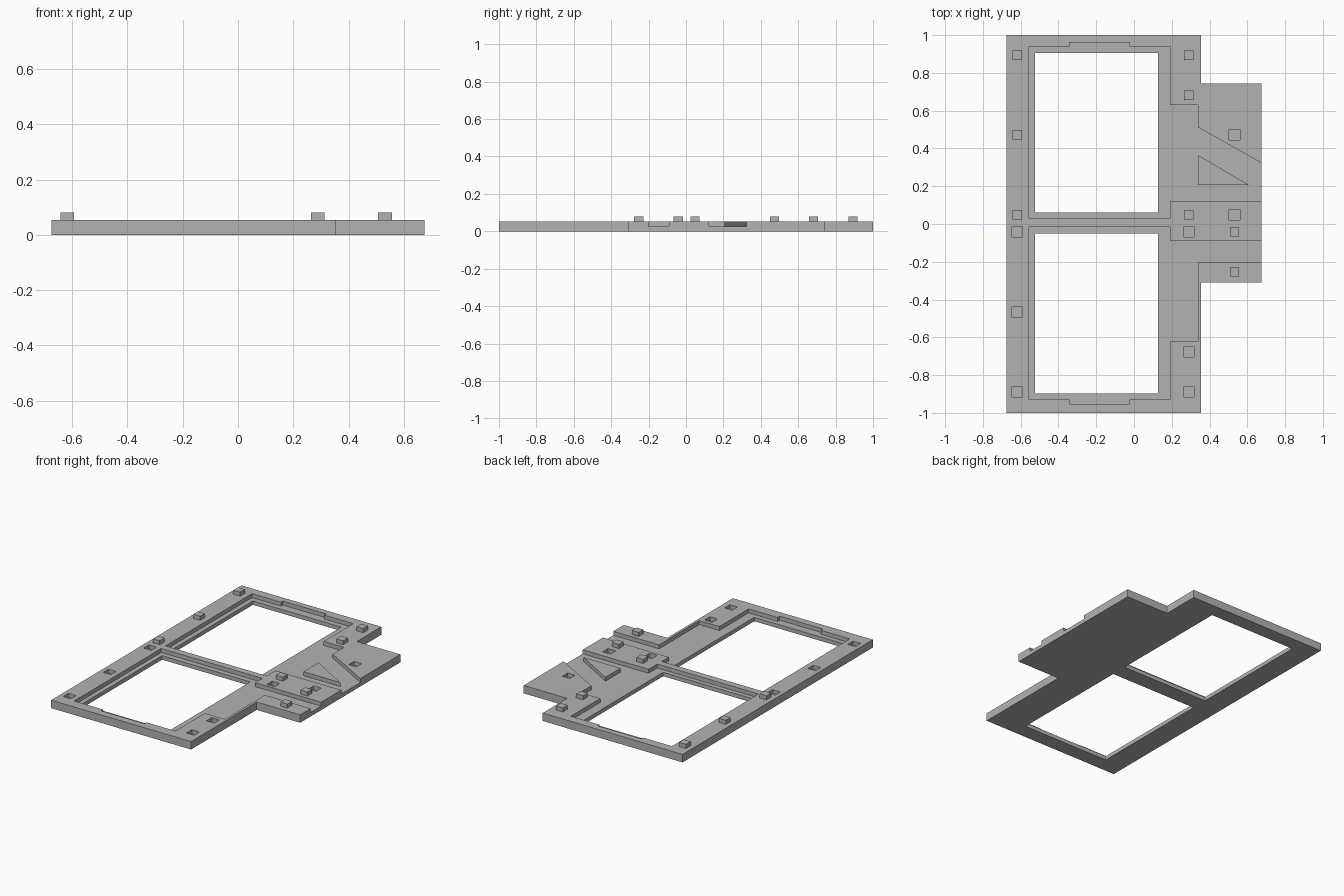
import bpy, bmesh

cube = bpy.data.objects.get("Cube")
if cube:
    bpy.data.objects.remove(cube, do_unlink=True)

# One plain grey for every part
grey = bpy.data.materials.new("plain_grey")
grey.use_nodes = True
colour = (0.45, 0.45, 0.45, 1)
grey.diffuse_color = colour
grey.node_tree.nodes["Principled BSDF"].inputs["Base Color"].default_value = colour

FLOOR, TOP, PEG_TOP = 0.0265, 0.053, 0.08


def prism(name, points, z0, z1):
    """Extrude a flat outline from z0 up to z1."""
    bm = bmesh.new()
    face = bm.faces.new([bm.verts.new((x, y, z0)) for x, y in points])
    ret = bmesh.ops.extrude_face_region(bm, geom=[face])
    for v in ret["geom"]:
        if isinstance(v, bmesh.types.BMVert):
            v.co.z = z1
    bmesh.ops.recalc_face_normals(bm, faces=bm.faces)
    mesh = bpy.data.meshes.new(name)
    bm.to_mesh(mesh)
    bm.free()
    mesh.materials.append(grey)
    obj = bpy.data.objects.new(name, mesh)
    bpy.context.collection.objects.link(obj)
    return obj


def rect(x0, x1, y0, y1):
    return [(x0, y0), (x1, y0), (x1, y1), (x0, y1)]


def square(x, y, half):
    return rect(x - half, x + half, y - half, y + half)


def cut(target, points, z0, z1):
    """Subtract an extruded outline, then discard the cutter."""
    cutter = prism("cutter", points, z0, z1)
    cutter.hide_render = True
    mod = target.modifiers.new("cut", 'BOOLEAN')
    mod.operation, mod.solver, mod.object = 'DIFFERENCE', 'EXACT', cutter
    bpy.context.view_layer.update()
    bpy.context.view_layer.objects.active = target
    bpy.ops.object.modifier_apply(modifier=mod.name)
    bpy.data.objects.remove(cutter, do_unlink=True)


# Base plate with the side extension
base = prism("base_plate", [
    (-0.675, -1), (0.355, -1), (0.355, -0.31), (0.675, -0.31),
    (0.675, 0.743), (0.355, 0.743), (0.355, 1), (-0.675, 1)], 0, TOP)

# Stepped recesses around the windows, open through the side edge
back_recess = [
    (-0.555, 0.03), (0.19, 0.03), (0.19, 0.122), (0.8, 0.122), (0.8, 0.252),
    (0.338, 0.513), (0.338, 0.63), (0.19, 0.63), (0.19, 0.94), (-0.023, 0.94),
    (-0.023, 0.96), (-0.342, 0.96), (-0.342, 0.94), (-0.555, 0.94)]
front_recess = [
    (-0.555, -0.015), (0.19, -0.015), (0.19, -0.09), (0.8, -0.09), (0.8, -0.2),
    (0.338, -0.2), (0.338, -0.622), (0.19, -0.622), (0.19, -0.93), (-0.023, -0.93),
    (-0.023, -0.952), (-0.342, -0.952), (-0.342, -0.93), (-0.555, -0.93)]
for outline in (back_recess, front_recess):
    cut(base, outline, FLOOR, 0.2)

# Two window openings
for y0, y1 in ((0.06, 0.905), (-0.898, -0.05)):
    cut(base, rect(-0.524, 0.126, y0, y1), -0.1, 0.2)

# Triangular island on the recess floor
prism("triangle_island", [(0.338, 0.206), (0.61, 0.206), (0.338, 0.365)], FLOOR, TOP)

# Locating pegs and their matching sockets on the mirrored half
LEFT, MID, RIGHT = -0.618, 0.289, 0.532
pegs = [(LEFT, 0.893), (LEFT, 0.473), (LEFT, 0.048), (MID, 0.893), (MID, 0.682),
        (MID, 0.048), (RIGHT, -0.042), (RIGHT, -0.252)]
for i, (x, y) in enumerate(pegs):
    prism(f"peg_{i + 1}", square(x, y, 0.025), TOP, PEG_TOP)
    centre = -0.042 if y == 0.048 else 0.048 if y == -0.042 else None
    mate = centre if centre is not None else (0.473 if x == RIGHT else 0.006 - y)
    cut(base, square(x, mate, 0.028), FLOOR, 0.2)
